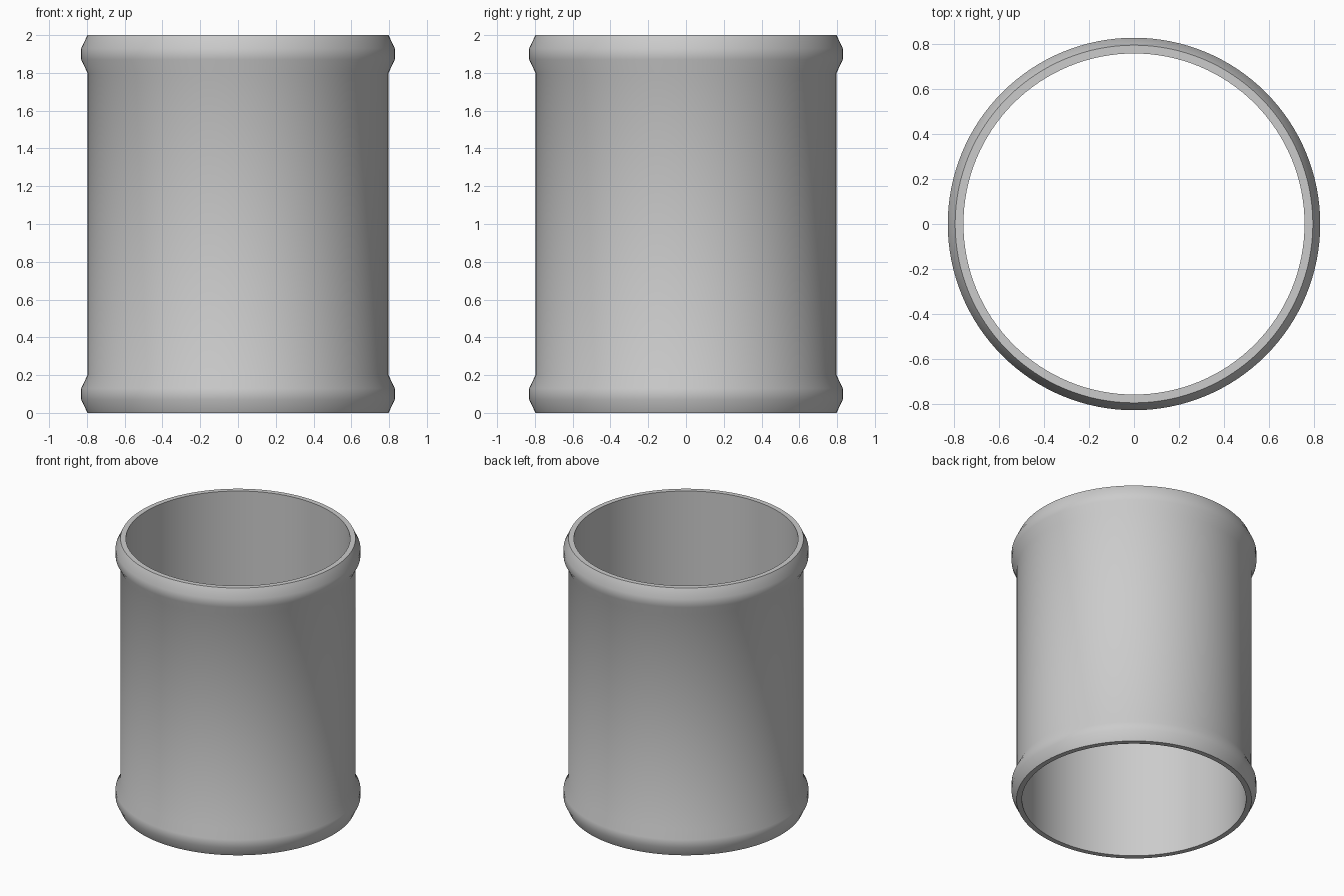
import bpy, bmesh, math

if "Cube" in bpy.data.objects:
    bpy.data.objects.remove(bpy.data.objects["Cube"])

SEGMENTS = 128

# Plain grey material
grey = bpy.data.materials.new("light_grey")
grey.diffuse_color = (0.6, 0.6, 0.6, 1)
grey.use_nodes = True
grey.node_tree.nodes["Principled BSDF"].inputs["Base Color"].default_value = grey.diffuse_color

# Wall cross-section (radius, height): lower half of the outside with its bead
lower = [(0.797, 0.0), (0.83, 0.07), (0.83, 0.13), (0.797, 0.2)]
upper = [(r, 2 - z) for r, z in reversed(lower)]
bore = [(0.76, 2.0), (0.76, 0.0)]
profile = lower + upper + bore

# Revolve the closed section into an open sleeve
bm = bmesh.new()
rings = []
for i in range(SEGMENTS):
    a = 2 * math.pi * i / SEGMENTS
    rings.append([bm.verts.new((r * math.cos(a), r * math.sin(a), z)) for r, z in profile])
n = len(profile)
for i in range(SEGMENTS):
    here, there = rings[i], rings[(i + 1) % SEGMENTS]
    for j in range(n):
        k = (j + 1) % n
        bm.faces.new((here[j], there[j], there[k], here[k]))
bmesh.ops.recalc_face_normals(bm, faces=bm.faces)

mesh = bpy.data.meshes.new("beaded_sleeve")
bm.to_mesh(mesh)
bm.free()
mesh.materials.append(grey)
sleeve = bpy.data.objects.new("beaded_sleeve", mesh)
bpy.context.collection.objects.link(sleeve)

# Smooth round walls, crisp rims
bpy.context.view_layer.objects.active = sleeve
sleeve.select_set(True)
bpy.ops.object.shade_smooth_by_angle(angle=math.radians(35))
